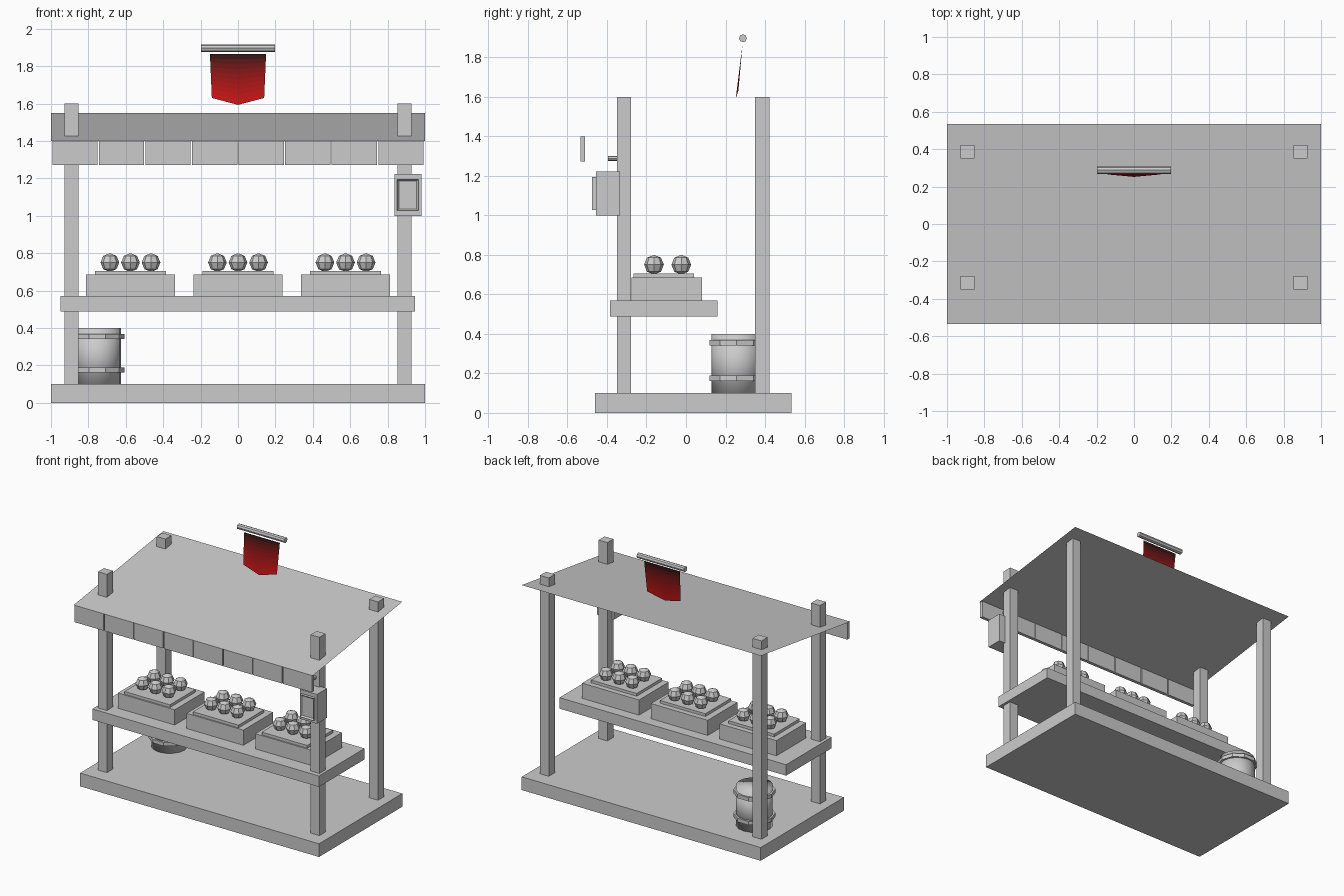
import bpy, bmesh, math
from mathutils import Matrix

if "Cube" in bpy.data.objects:
    bpy.data.objects.remove(bpy.data.objects["Cube"])


def finish(name, bm, smooth=False):
    me = bpy.data.meshes.new(name)
    bm.to_mesh(me)
    bm.free()
    for p in me.polygons:
        p.use_smooth = smooth
    ob = bpy.data.objects.new(name, me)
    bpy.context.collection.objects.link(ob)
    return ob


def add_box(bm, x, y, z):
    c = [(a + b) / 2 for a, b in (x, y, z)]
    s = [b - a for a, b in (x, y, z)]
    m = Matrix.Translation(c) @ Matrix.Diagonal((*s, 1))
    bmesh.ops.create_cube(bm, size=1, matrix=m)


def box(name, x, y, z):
    bm = bmesh.new()
    add_box(bm, x, y, z)
    return finish(name, bm)


def cylinder(name, loc, r, h, n, axis=None, smooth=False):
    m = Matrix.Translation(loc)
    if axis:
        m = m @ Matrix.Rotation(math.pi / 2, 4, axis)
    bm = bmesh.new()
    bmesh.ops.create_cone(bm, cap_ends=True, segments=n, radius1=r, radius2=r,
                          depth=h, matrix=m)
    return finish(name, bm, smooth)


# Floor, counter and corner posts
box("floor", (-1, 1), (-0.46, 0.535), (0, 0.1))
box("counter", (-0.95, 0.947), (-0.385, 0.16), (0.487, 0.57))
for side, x in (("left", -0.89), ("right", 0.89)):
    for end, y in (("front", -0.314), ("back", 0.386)):
        box(f"{end}_{side}_post", (x - 0.037, x + 0.037),
            (y - 0.036, y + 0.036), (0.1, 1.6))

# Sloping sheet roof
bm = bmesh.new()
bm.faces.new([bm.verts.new(v) for v in (
    (-1, -0.535, 1.4), (1, -0.535, 1.4), (1, 0.535, 1.55), (-1, 0.535, 1.55))])
finish("roof", bm)

# Valance flaps along the roof's front edge
bm = bmesh.new()
for i in range(8):
    x = -0.872 + 0.249 * i
    add_box(bm, (x - 0.121, x + 0.121), (-0.535, -0.51), (1.272, 1.4))
finish("valance", bm)

# Three crates, each with six fruits
for label, x in (("left", -0.575), ("middle", 0), ("right", 0.575)):
    box(f"{label}_crate", (x - 0.238, x + 0.238), (-0.275, 0.08), (0.57, 0.685))
    box(f"{label}_crate_tray", (x - 0.19, x + 0.19), (-0.265, 0.04), (0.685, 0.706))
    bm = bmesh.new()
    for dx in (-0.11, 0, 0.11):
        for y in (-0.162, -0.024):
            m = Matrix.Translation((x + dx, y, 0.75))
            bmesh.ops.create_uvsphere(bm, u_segments=8, v_segments=4,
                                      radius=0.05, matrix=m)
    finish(f"{label}_fruit", bm)

# Barrel with two hoops
BX, BY = -0.752, 0.256
cylinder("barrel", (BX, BY, 0.25), 0.127, 0.3, 16, smooth=True)
for label, z in (("lower", 0.175), ("upper", 0.355)):
    bm = bmesh.new()
    rings = []
    for i in range(10):
        a = math.tau * i / 10
        rings.append([bm.verts.new((BX + r * math.cos(a), BY + r * math.sin(a), z + dz))
                      for r, dz in ((0.12, -0.014), (0.144, -0.014),
                                    (0.144, 0.014), (0.12, 0.014))])
    for i in range(10):
        a, b = rings[i], rings[(i + 1) % 10]
        for k in range(4):
            j = (k + 1) % 4
            bm.faces.new((a[k], b[k], b[j], a[j]))
    bmesh.ops.recalc_face_normals(bm, faces=bm.faces)
    finish(f"{label}_barrel_hoop", bm)

# Lantern on the front right post, with a recessed front pane and a peg
box("lantern", (0.837, 0.98), (-0.455, -0.335), (1.0, 1.222))
bm = bmesh.new()
add_box(bm, (0.851, 0.965), (-0.476, -0.455), (1.027, 1.195))
bm.normal_update()
front = [f for f in bm.faces if f.normal.y < -0.9]
bmesh.ops.inset_region(bm, faces=front, thickness=0.014, depth=-0.012)
finish("lantern_pane", bm)
cylinder("lantern_peg", (0.89, -0.37, 1.288), 0.013, 0.05, 8, "X")

# Banner rod
cylinder("banner_rod", (0, 0.288, 1.896), 0.02, 0.396, 8, "Y")

# Hanging banner: bands fading from black to red, with a pointed lower edge
N = 10
bm = bmesh.new()
rows = []
for i in range(N + 1):
    t = i / N
    w = 0.15 - 0.01 * t
    side_y, side_z = 0.286 - 0.021 * t, 1.864 - 0.234 * t
    rows.append([bm.verts.new(v) for v in (
        (-w, side_y, side_z),
        (0, 0.286 - 0.034 * t, 1.864 - 0.271 * t),
        (w, side_y, side_z))])
for i in range(N):
    a, b = rows[i], rows[i + 1]
    for k in range(2):
        bm.faces.new((b[k], b[k + 1], a[k + 1], a[k])).material_index = i
banner = finish("banner", bm)
for i in range(N):
    t = (i + 0.5) / N
    mat = bpy.data.materials.new(f"banner_band_{i}")
    mat.diffuse_color = (0.01 + 0.6 * t, 0.008, 0.008, 1)
    mat.use_nodes = True
    mat.node_tree.nodes["Principled BSDF"].inputs["Base Color"].default_value = mat.diffuse_color
    banner.data.materials.append(mat)
